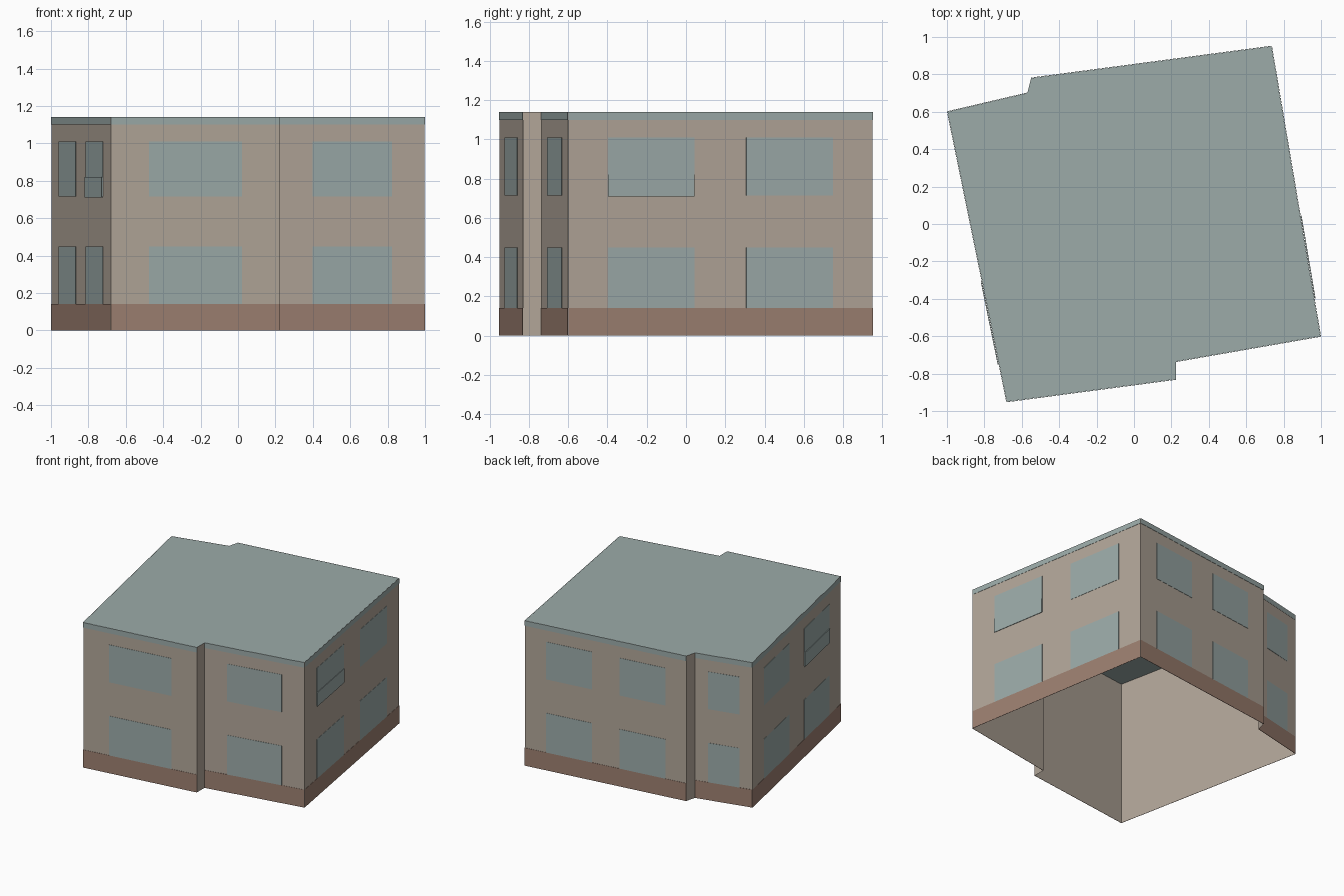
import bpy
import bmesh
from mathutils import Vector

cube = bpy.data.objects.get("Cube")
if cube:
    bpy.data.objects.remove(cube, do_unlink=True)


def material(name, rgb):
    linear = [((c / 255 + 0.055) / 1.055) ** 2.4 for c in rgb] + [1.0]
    mat = bpy.data.materials.new(name)
    mat.use_nodes = True
    mat.diffuse_color = linear
    mat.node_tree.nodes["Principled BSDF"].inputs["Base Color"].default_value = linear
    return mat


WALL = material("beige render", (178, 166, 153))
PLINTH = material("red brown base", (157, 128, 113))
SLATE = material("grey green", (156, 171, 169))

HEIGHT = 1.14
BASE_TOP = 0.14
TRIM_BOTTOM = 1.1

# Footprint, anticlockwise from the front right corner
OUTLINE = [Vector(p) for p in (
    (-0.68, -0.95), (0.225, -0.83), (0.225, -0.735), (0.997, -0.6),
    (0.735, 0.95), (-0.55, 0.78), (-0.57, 0.7), (-0.997, 0.6))]


def finish(name, bm, mat):
    mesh = bpy.data.meshes.new(name)
    bm.to_mesh(mesh)
    bm.free()
    mesh.materials.append(mat)
    obj = bpy.data.objects.new(name, mesh)
    bpy.context.collection.objects.link(obj)
    return obj


def plate(name, side, span, low, high, mat, inner=0.001, outer=0.003):
    """Thin slab on one side of the house; span is a fraction of its length."""
    a, b = OUTLINE[side], OUTLINE[(side + 1) % len(OUTLINE)]
    along = b - a
    out = Vector((along.y, -along.x)).normalized()
    ends = [a + along * t for t in span]
    bm = bmesh.new()
    base = [bm.verts.new((*p, low)) for p in (
        ends[0] + out * outer, ends[1] + out * outer,
        ends[1] + out * inner, ends[0] + out * inner)]
    face = bm.faces.new(base)
    result = bmesh.ops.extrude_face_region(bm, geom=[face])
    top = [v for v in result["geom"] if isinstance(v, bmesh.types.BMVert)]
    bmesh.ops.translate(bm, verts=top, vec=(0, 0, high - low))
    bmesh.ops.recalc_face_normals(bm, faces=bm.faces)
    return finish(name, bm, mat)


# Open-bottomed wall shell
bm = bmesh.new()
low = [bm.verts.new((*p, 0)) for p in OUTLINE]
high = [bm.verts.new((*p, HEIGHT)) for p in OUTLINE]
for i in range(len(OUTLINE)):
    j = (i + 1) % len(OUTLINE)
    bm.faces.new((low[i], low[j], high[j], high[i]))
finish("walls", bm, WALL)

# Flat roof
bm = bmesh.new()
bm.faces.new([bm.verts.new((*p, HEIGHT)) for p in OUTLINE])
finish("roof", bm, SLATE)

# Base band, roof trim and two storeys of windows on each main side
SINGLE = [(0.225, 0.775)]
PAIR = [(0.13, 0.415), (0.585, 0.87)]
SIDES = {0: ("front_right", SINGLE), 2: ("front_left", SINGLE),
         3: ("left", PAIR), 4: ("back_left", PAIR),
         6: ("back_right", SINGLE), 7: ("right", PAIR)}
STOREYS = {"lower": (BASE_TOP, 0.45), "upper": (0.715, 1.01)}

for side, (label, spans) in SIDES.items():
    plate(label + "_base", side, (0, 1), 0, BASE_TOP, PLINTH)
    plate(label + "_roof_trim", side, (0, 1), TRIM_BOTTOM, HEIGHT, SLATE)
    for storey, (z0, z1) in STOREYS.items():
        for n, span in enumerate(spans, 1):
            plate(f"{label}_{storey}_window_{n}", side, span, z0, z1, SLATE)

# Guard panels across the foot of the foremost upper side windows
for side, span in ((3, PAIR[0]), (7, PAIR[1])):
    plate(SIDES[side][0] + "_guard_panel", side, span, 0.71, 0.82, SLATE,
          inner=0.004, outer=0.008)
